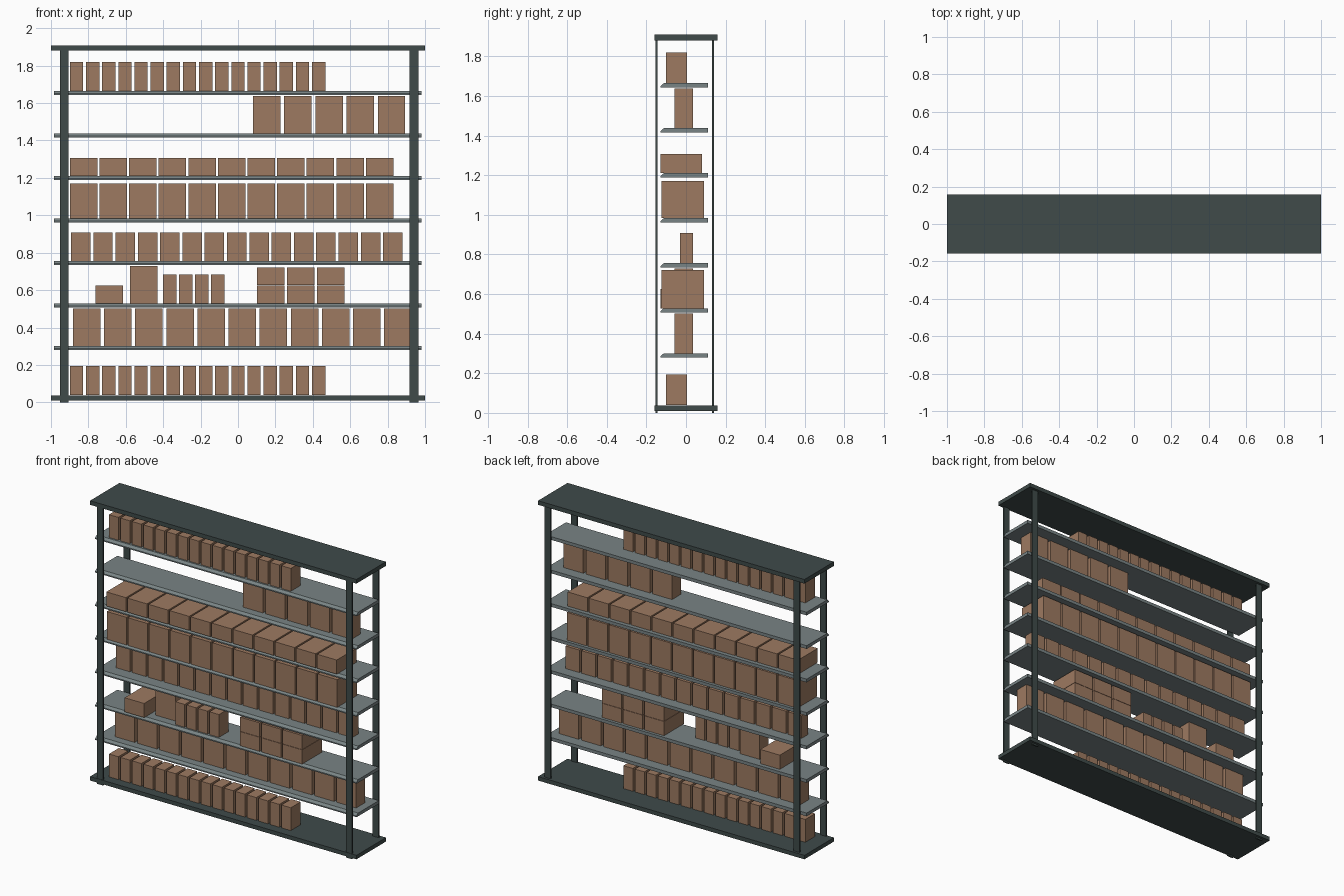
import bpy

if "Cube" in bpy.data.objects:
    bpy.data.objects.remove(bpy.data.objects["Cube"])


def material(name, rgb):
    m = bpy.data.materials.new(name)
    m.diffuse_color = (*rgb, 1)
    m.use_nodes = True
    m.node_tree.nodes["Principled BSDF"].inputs["Base Color"].default_value = m.diffuse_color
    return m


dark = material("dark_green_grey", (0.05, 0.07, 0.068))
grey = material("shelf_grey", (0.19, 0.23, 0.235))
brown = material("cardboard_brown", (0.34, 0.195, 0.12))


def prism(name, profile, x0, x1, mat):
    """Extrude a closed (y, z) profile along x."""
    n = len(profile)
    verts = [(x, y, z) for x in (x0, x1) for y, z in profile]
    faces = [tuple(range(n))[::-1], tuple(range(n, 2 * n))]
    faces += [(i, (i + 1) % n, n + (i + 1) % n, n + i) for i in range(n)]
    me = bpy.data.meshes.new(name)
    me.from_pydata(verts, [], faces)
    me.materials.append(mat)
    ob = bpy.data.objects.new(name, me)
    bpy.context.collection.objects.link(ob)
    return ob


def box(name, x, y, z, mat):
    """Box from (min, max) pairs."""
    return prism(name, [(y[0], z[0]), (y[1], z[0]), (y[1], z[1]), (y[0], z[1])], x[0], x[1], mat)


# Top and base plates
box("top_plate", (-1, 1), (-0.158, 0.158), (1.881, 1.909), dark)
box("base_plate", (-1, 1), (-0.158, 0.158), (0.01, 0.037), dark)

# Flat upright posts, front and back
for side, x in (("left", (-0.952, -0.906)), ("right", (0.918, 0.964))):
    box("front_post_" + side, x, (-0.155, -0.144), (0, 1.89), dark)
    box("back_post_" + side, x, (0.13, 0.141), (0, 1.89), dark)

# Seven shelves with a sloped front edge
SHELF = [0.301 + 0.2272 * i for i in range(7)]
for i, top in enumerate(SHELF):
    prism("shelf_%d" % (i + 1),
          [(-0.128, top - 0.022), (0.11, top - 0.022), (0.11, top), (-0.112, top), (-0.128, top - 0.014)],
          -0.983, 0.98, grey)

# Carton types: width, y range, height
SMALL = (0.071, (-0.1, 0.005), 0.155)
TALL = (0.147, (-0.058, 0.035), 0.201)
FLAT = (0.147, (-0.128, 0.082), 0.096)
LARGE = (0.147, (-0.123, 0.09), 0.188)
SLIM = (0.104, (-0.031, 0.035), 0.153)
STACK = (0.147, (-0.124, 0.09), 0.096)


def row(name, kind, x0, pitch, count, z):
    w, y, h = kind
    for i in range(count):
        x = x0 + i * pitch
        box("%s_%d" % (name, i + 1), (x, x + w), y, (z, z + h), brown)


# Rows of cartons, from base to top
row("base_small_carton", SMALL, -0.899, 0.0863, 16, 0.04)
row("tall_carton", TALL, -0.882, 0.1663, 11, SHELF[0])
row("single_flat_carton", FLAT, -0.762, 0, 1, SHELF[1])
row("single_tall_carton", TALL, -0.577, 0, 1, SHELF[1])
row("mixed_small_carton", SMALL, -0.401, 0.0856, 4, SHELF[1])
for level in range(2):
    row("stacked_carton_%d" % (level + 1), STACK, 0.102, 0.16, 3, SHELF[1] + 0.098 * level)
row("slim_carton", SLIM, -0.893, 0.1192, 15, SHELF[2])
row("large_carton", LARGE, -0.899, 0.1583, 11, SHELF[3])
row("flat_carton", FLAT, -0.899, 0.1583, 11, SHELF[4])
row("upper_tall_carton", TALL, 0.08, 0.1668, 5, SHELF[5])
row("top_small_carton", SMALL, -0.899, 0.0863, 16, SHELF[6])
